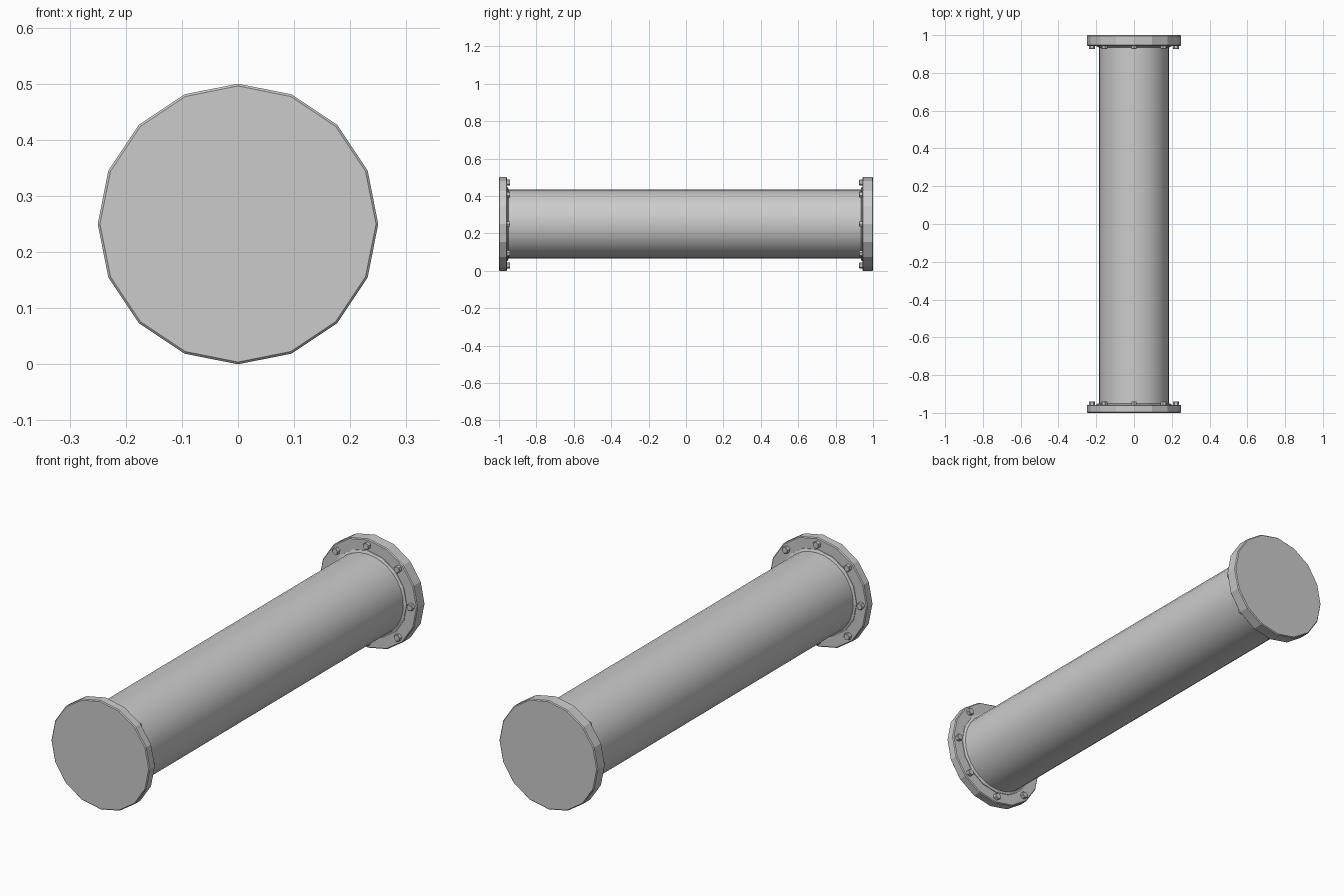
import bpy, bmesh
from math import pi, sin, cos
from mathutils import Vector

if "Cube" in bpy.data.objects:
    bpy.data.objects.remove(bpy.data.objects["Cube"])

CZ = 0.25  # height of the pipe axis


def lathe(name, profile, sides, smooth=False, centre=(0, CZ), phase=0):
    """Spin (radius, y) points about a y-parallel axis, closing both ends."""
    bm = bmesh.new()
    rings = []
    for r, y in profile:
        rings.append([bm.verts.new((centre[0] + r * sin(2 * pi * i / sides + phase), y,
                                    centre[1] + r * cos(2 * pi * i / sides + phase)))
                      for i in range(sides)])
    for a, b in zip(rings, rings[1:]):
        for i in range(sides):
            j = (i + 1) % sides
            bm.faces.new((a[i], a[j], b[j], b[i]))
    bm.faces.new(rings[0])
    bm.faces.new(rings[-1])
    bmesh.ops.recalc_face_normals(bm, faces=bm.faces)
    mesh = bpy.data.meshes.new(name)
    bm.to_mesh(mesh)
    bm.free()
    obj = bpy.data.objects.new(name, mesh)
    bpy.context.collection.objects.link(obj)
    if smooth:
        bpy.ops.object.select_all(action='DESELECT')
        obj.select_set(True)
        bpy.context.view_layer.objects.active = obj
        bpy.ops.object.shade_smooth_by_angle(angle=pi / 6)
    return obj


# Long round pipe
lathe("pipe", [(0.185, -0.97), (0.185, 0.97)], 32, smooth=True)

# Flange, weld ring and bolts at each end (the back flange is a little thicker)
for end, s, face, tip in (("front", -1, 0.957, 0.94), ("back", 1, 0.943, 0.926)):
    c = 0.004
    lathe(end + "_flange", [(0.25 - c, s), (0.25, s * (1 - c)),
                            (0.25, s * (face + c)), (0.25 - c, s * face)], 16)
    lathe(end + "_weld_ring", [(0.198, s * (face + 0.01)), (0.198, s * (face - 0.003)),
                               (0.187, s * (face - 0.008))], 16)
    for k in range(8):
        a = k * pi / 4
        lathe(f"{end}_bolt_{k + 1}", [(0.016, s * (face + 0.01)), (0.016, s * (tip + 0.002)),
                                      (0.014, s * tip)], 6,
              centre=(0.222 * sin(a), CZ + 0.222 * cos(a)), phase=a)
